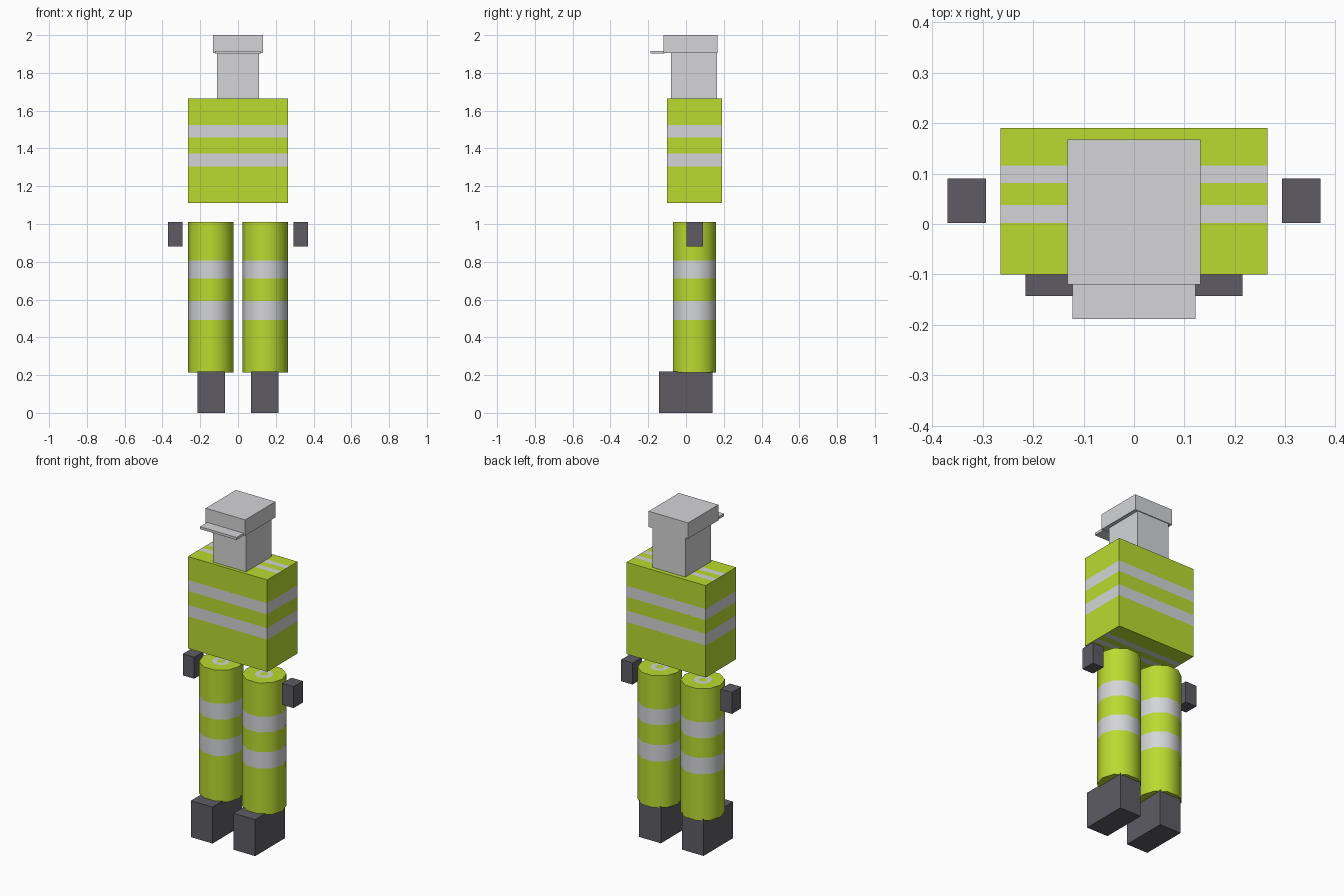
import bpy, bmesh, math
from mathutils import Vector

default = bpy.data.objects.get("Cube")
if default:
    bpy.data.objects.remove(default, do_unlink=True)


def material(name, rgb):
    m = bpy.data.materials.new(name)
    m.use_nodes = True
    m.diffuse_color = (*rgb, 1)
    m.node_tree.nodes["Principled BSDF"].inputs["Base Color"].default_value = (*rgb, 1)
    return m


lime = material("safety_lime", (0.50, 0.70, 0.03))
grey = material("light_grey", (0.66, 0.665, 0.68))
dark = material("dark_grey", (0.112, 0.107, 0.127))

# Reflective bands, as fractions of a face's height
BANDS = [(0.35, 0.475), (0.625, 0.745)]


def in_band(t):
    return any(a < t < b for a, b in BANDS)


def finish(bm, name, mats):
    mesh = bpy.data.meshes.new(name)
    bmesh.ops.recalc_face_normals(bm, faces=bm.faces)
    bm.to_mesh(mesh)
    bm.free()
    for m in mats:
        mesh.materials.append(m)
    ob = bpy.data.objects.new(name, mesh)
    bpy.context.collection.objects.link(ob)
    return ob


def box_mesh(lo, hi):
    bm = bmesh.new()
    bmesh.ops.create_cube(bm, size=1)
    for v in bm.verts:
        v.co = Vector([a + (b - a) * (c + 0.5) for a, b, c in zip(lo, hi, v.co)])
    return bm


def box(name, lo, hi, mat):
    return finish(box_mesh(lo, hi), name, [mat])


def banded_box(name, lo, hi):
    """Box with bands around its sides and across its top and bottom."""
    bm = box_mesh(lo, hi)
    bm.normal_update()

    def cut(test, axis, flip=False):
        for t in (t for band in BANDS for t in band):
            t = 1 - t if flip else t
            co = Vector((0, 0, 0))
            co[axis] = lo[axis] + (hi[axis] - lo[axis]) * t
            no = Vector((0, 0, 0))
            no[axis] = 1
            faces = [f for f in bm.faces if test(f.normal.z)]
            geom = {g for f in faces for g in (f, *f.edges, *f.verts)}
            bmesh.ops.bisect_plane(bm, geom=list(geom), plane_co=co, plane_no=no)
            bm.normal_update()

    cut(lambda n: abs(n) < 0.5, 2)
    cut(lambda n: n > 0.5, 1)
    cut(lambda n: n < -0.5, 1, True)
    for f in bm.faces:
        axis = 2 if abs(f.normal.z) < 0.5 else 1
        t = (f.calc_center_median()[axis] - lo[axis]) / (hi[axis] - lo[axis])
        f.material_index = int(in_band(1 - t if f.normal.z < -0.5 else t))
    return finish(bm, name, [lime, grey])


def banded_leg(name, x, y, z0, z1, r, sides=10):
    """Cylinder built from rings, with bands and a ring mark on each end."""
    bm = bmesh.new()
    levels = [0] + [t for band in BANDS for t in band] + [1]
    profile = [(k * r, 0) for k in (0.2, 0.42)]
    profile += [(r, t) for t in levels]
    profile += [(k * r, 1) for k in (0.42, 0.2)]
    rings = []
    for radius, t in profile:
        angles = [2 * math.pi * i / sides for i in range(sides)]
        rings.append([bm.verts.new((x + radius * math.cos(a), y + radius * math.sin(a),
                                    z0 + (z1 - z0) * t)) for a in angles])
    for n, (a, b) in enumerate(zip(rings, rings[1:])):
        t = (profile[n][1] + profile[n + 1][1]) / 2
        mark = n in (0, len(rings) - 2)
        for i in range(sides):
            j = (i + 1) % sides
            f = bm.faces.new((a[i], a[j], b[j], b[i]))
            f.material_index = int(mark or in_band(t))
    for ring in (rings[0], rings[-1]):
        bm.faces.new(ring)
    ob = finish(bm, name, [lime, grey])
    bpy.ops.object.select_all(action="DESELECT")
    ob.select_set(True)
    bpy.context.view_layer.objects.active = ob
    bpy.ops.object.shade_smooth_by_angle(angle=math.radians(50))
    return ob


# Jacket
banded_box("jacket", (-0.265, -0.10, 1.11), (0.265, 0.19, 1.665))

# Head, cap and brim
box("head", (-0.11, -0.08, 1.665), (0.11, 0.163, 1.905), grey)
box("cap", (-0.132, -0.12, 1.905), (0.132, 0.168, 2.0), grey)
box("cap_brim", (-0.122, -0.188, 1.902), (0.122, -0.115, 1.917), grey)

# Legs, boots and hands on both sides
for side, s in (("left", 1), ("right", -1)):
    banded_leg(side + "_leg", s * 0.144, 0.045, 0.213, 1.01, 0.121)
    for part, x0, x1, y0, y1, z0, z1 in (
            ("boot", 0.07, 0.215, -0.143, 0.14, 0, 0.22),
            ("hand", 0.294, 0.37, 0.002, 0.09, 0.88, 1.01)):
        a, b = sorted((s * x0, s * x1))
        box(f"{side}_{part}", (a, y0, z0), (b, y1, z1), dark)
